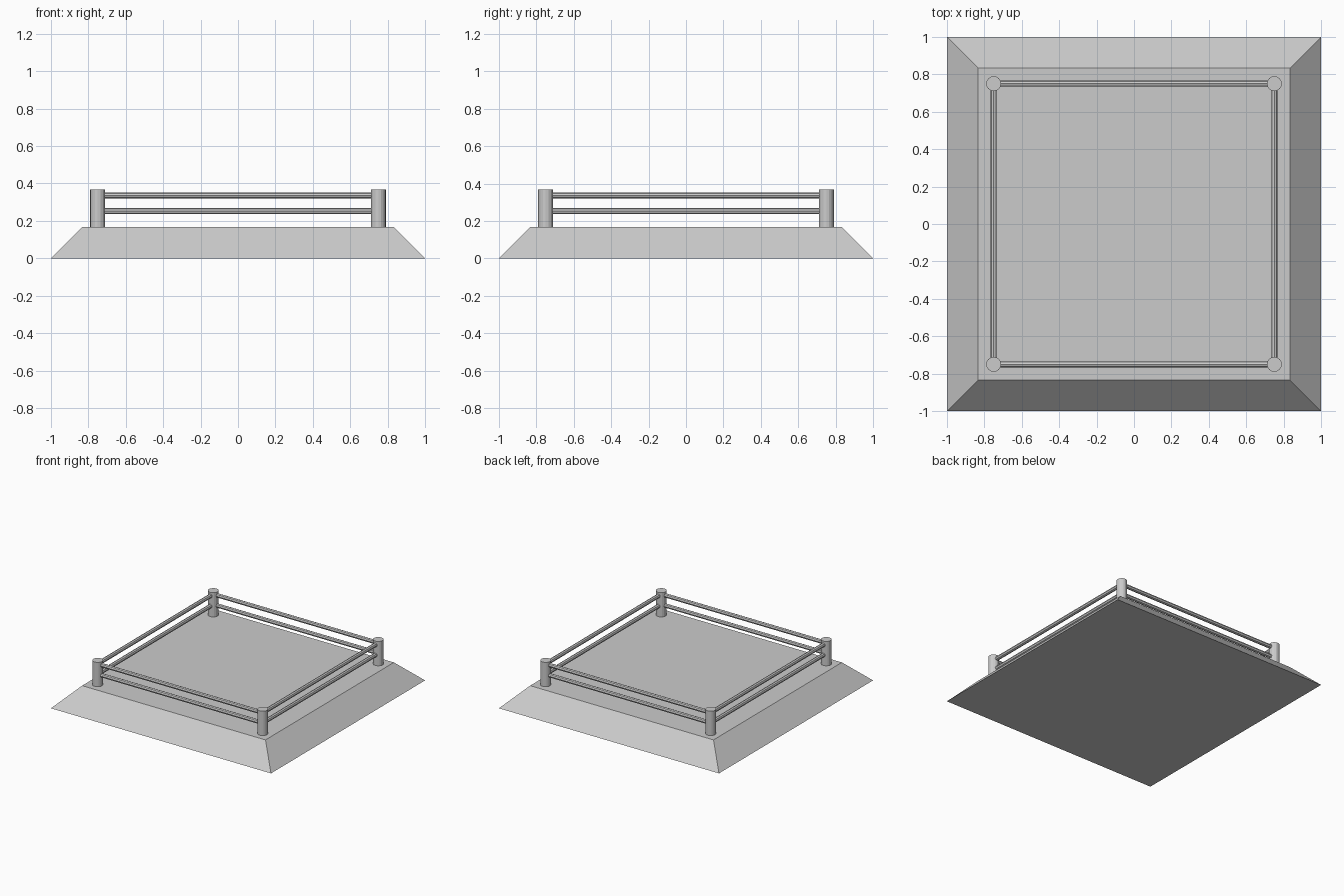
import bpy, math

if "Cube" in bpy.data.objects:
    bpy.data.objects.remove(bpy.data.objects["Cube"])

POST = 0.75          # corner post offset
TOP = 0.1667         # platform height


def cylinder(name, loc, radius, depth, sides, rot=(0, 0, 0)):
    bpy.ops.mesh.primitive_cylinder_add(vertices=sides, radius=radius, depth=depth,
                                        location=loc, rotation=rot)
    bpy.context.object.name = name


# Sloped platform: square frustum
bpy.ops.mesh.primitive_cube_add(size=2, location=(0, 0, TOP / 2))
platform = bpy.context.object
platform.name = "platform"
for v in platform.data.vertices:
    v.co.z *= TOP / 2
    if v.co.z > 0:
        v.co.x *= 0.8333
        v.co.y *= 0.8333

# Corner posts
for x in (-POST, POST):
    for y in (-POST, POST):
        cylinder("corner_post", (x, y, TOP + 0.1), 0.04, 0.2, 16)

# Two levels of rails on all four sides
for z in (0.2525, 0.336):
    for s in (-POST, POST):
        cylinder("rail_x", (0, s, z), 0.0165, 2 * POST, 8, (0, math.pi / 2, 0))
        cylinder("rail_y", (s, 0, z), 0.0165, 2 * POST, 8, (math.pi / 2, 0, 0))
